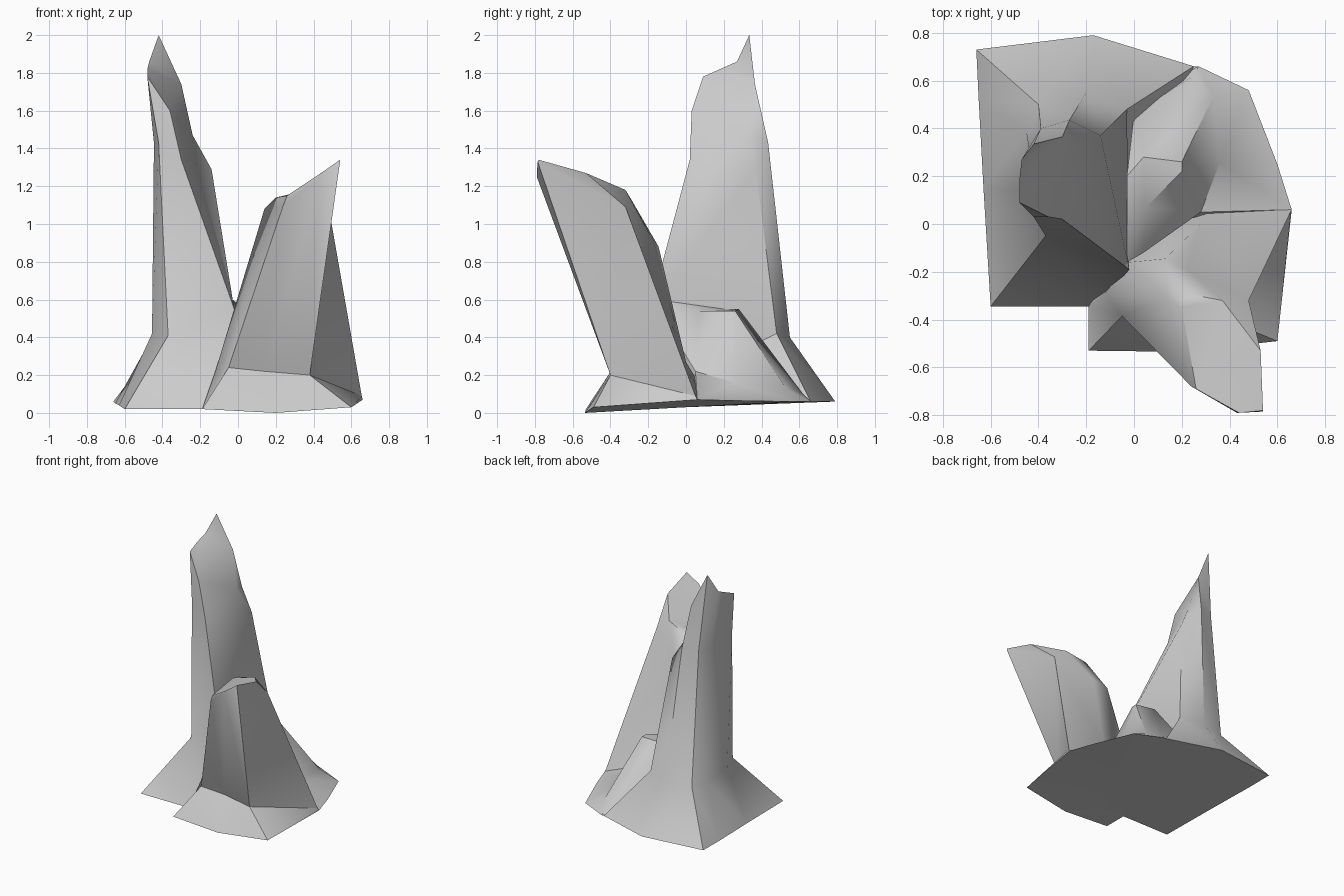
import bpy, bmesh, math


def finish(name, bm):
    bmesh.ops.remove_doubles(bm, verts=bm.verts, dist=0.001)
    bmesh.ops.triangulate(bm, faces=[f for f in bm.faces if len(f.verts) > 3])
    bmesh.ops.recalc_face_normals(bm, faces=bm.faces)
    mesh = bpy.data.meshes.new(name)
    bm.to_mesh(mesh)
    bm.free()
    ob = bpy.data.objects.new(name, mesh)
    bpy.context.collection.objects.link(ob)
    bpy.ops.object.select_all(action='DESELECT')
    ob.select_set(True)
    bpy.context.view_layer.objects.active = ob
    bpy.ops.object.shade_smooth_by_angle(angle=math.radians(45))
    return ob


def loft(name, rings):
    """Skin a stack of closed rings and close both ends."""
    bm = bmesh.new()
    vs = [[bm.verts.new(p) for p in r] for r in rings]
    for a, b in zip(vs, vs[1:]):
        n = len(a)
        for i in range(n):
            j = (i + 1) % n
            bm.faces.new((a[i], a[j], b[j], b[i]))
    bm.faces.new(vs[0][::-1])
    bm.faces.new(vs[-1])
    return finish(name, bm)


# Tall spire: rings run front-left, two left, back-left, back, right, front-right
loft("tall_spire", [
    [(-.60, -.345, .02), (-.63, .15, .04), (-.65, .52, .05), (-.66, .73, .06),
     (-.17, .79, .06), (.25, .66, .06), (-.15, -.345, .02)],
    [(-.37, -.05, .41), (-.455, .14, .42), (-.45, .38, .41), (-.40, .50, .40),
     (-.20, .55, .40), (-.03, .48, .42), (-.02, -.19, .55)],
    [(-.42, .03, 1.43), (-.445, .17, 1.43), (-.44, .32, 1.43), (-.39, .40, 1.43),
     (-.27, .435, 1.43), (-.14, .37, 1.29), (-.30, .02, 1.34)],
    [(-.48, .09, 1.78), (-.48, .18, 1.82), (-.47, .27, 1.86), (-.42, .335, 2.0),
     (-.30, .365, 1.74), (-.24, .32, 1.47), (-.36, .03, 1.60)],
])

# Leaning spire: rings run along the front, round the right, back, left
loft("leaning_spire", [
    [(-.19, -.53, .02), (.20, -.535, 0), (.60, -.49, .03),
     (.66, .06, .07), (.35, .12, .07), (0, .0, .06), (-.19, -.34, .02)],
    [(-.05, -.385, .24), (.14, -.37, .22), (.38, -.40, .20),
     (.655, .05, .09), (.28, .0, .27), (-.02, -.16, .52), (-.12, -.29, .22)],
    [(.24, -.68, 1.10), (.43, -.79, 1.25), (.54, -.785, 1.33),
     (.48, -.32, 1.09), (.22, -.19, .94), (.13, -.145, .88), (.14, -.31, 1.08)],
    [(.26, -.69, 1.15), (.44, -.79, 1.27), (.54, -.78, 1.34),
     (.53, -.53, 1.27), (.37, -.32, 1.18), (.21, -.29, 1.13), (.20, -.35, 1.14)],
])

# Low slab wedged behind the two spires
loft("low_slab", [
    [(.05, -.10, .06), (.66, .06, .07), (.60, .25, .065),
     (.48, .56, .06), (.27, .66, .06), (0, .5, .06)],
    [(.04, -.12, .50), (.28, .05, .22), (.36, .26, .16),
     (.33, .53, .13), (.25, .62, .10), (.0, .46, .30)],
    [(-.03, -.16, .60), (.05, .07, .54), (.20, .22, .54),
     (.20, .26, .54), (.04, .28, .55), (-.03, .20, .55)],
])

# Ground sheet closing the underside
bm = bmesh.new()
outline = [(-.60, -.345, .02), (-.19, -.34, .02), (-.19, -.53, .02),
           (.20, -.535, 0), (.60, -.49, .03), (.66, .06, .07),
           (.60, .25, .065), (.48, .56, .06), (.27, .66, .06),
           (.25, .66, .06), (-.17, .79, .06), (-.66, .73, .06)]
rim = [bm.verts.new(p) for p in outline]
low = bm.verts.new((0, 0, .03))
high = bm.verts.new((0, 0, .06))
for a, b in zip(rim, rim[1:] + rim[:1]):
    bm.faces.new((b, a, low))
    bm.faces.new((a, b, high))
finish("rock_base", bm)
